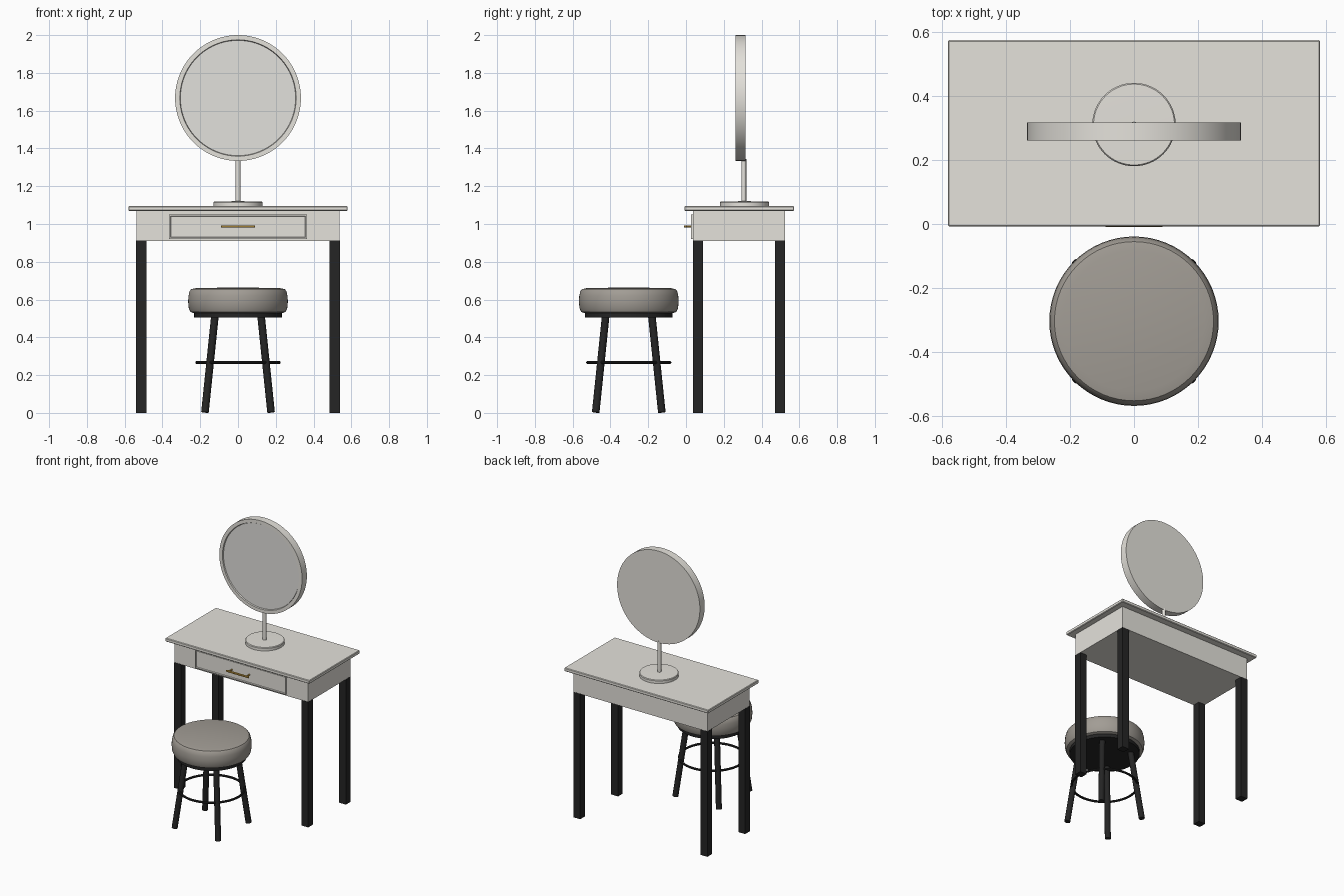
import bpy, bmesh, math
from mathutils import Vector

cube = bpy.data.objects.get("Cube")
if cube:
    bpy.data.objects.remove(cube, do_unlink=True)


def material(name, rgb, metallic=0.0):
    m = bpy.data.materials.new(name)
    m.use_nodes = True
    m.diffuse_color = (*rgb, 1)
    bsdf = next(n for n in m.node_tree.nodes if n.type == 'BSDF_PRINCIPLED')
    bsdf.inputs["Base Color"].default_value = (*rgb, 1)
    return m


WHITE = material("warm white", (0.78, 0.76, 0.71))
GLASS = material("mirror grey", (0.76, 0.75, 0.72))
BLACK = material("black", (0.018, 0.018, 0.018))
FABRIC = material("taupe fabric", (0.36, 0.335, 0.30))
GOLD = material("brass", (0.60, 0.36, 0.06))


def finish(name, bm, mat, smooth=False):
    bmesh.ops.recalc_face_normals(bm, faces=bm.faces)
    mesh = bpy.data.meshes.new(name)
    bm.to_mesh(mesh)
    bm.free()
    mesh.materials.append(mat)
    obj = bpy.data.objects.new(name, mesh)
    bpy.context.collection.objects.link(obj)
    if smooth:
        bpy.ops.object.select_all(action='DESELECT')
        obj.select_set(True)
        bpy.context.view_layer.objects.active = obj
        bpy.ops.object.shade_smooth_by_angle(angle=math.radians(35))
    return obj


def box(name, x, y, z, mat, bevel=0):
    """Box from (min, max) ranges on each axis."""
    bm = bmesh.new()
    bmesh.ops.create_cube(bm, size=1)
    for v in bm.verts:
        v.co = [r[0] if c < 0 else r[1] for c, r in zip(v.co, (x, y, z))]
    if bevel:
        bmesh.ops.bevel(bm, geom=bm.edges[:], offset=bevel, segments=1, affect='EDGES')
    return finish(name, bm, mat)


def rod(name, a, b, radius, mat, sides=16):
    """Cylinder between two points."""
    a, b = Vector(a), Vector(b)
    bm = bmesh.new()
    bmesh.ops.create_cone(bm, cap_ends=True, segments=sides, radius1=radius,
                          radius2=radius, depth=(b - a).length)
    obj = finish(name, bm, mat, True)
    obj.location = (a + b) / 2
    obj.rotation_euler = (b - a).to_track_quat('Z', 'Y').to_euler()
    return obj


def lathe(name, profile, mat, location, steps=64, closed=False):
    """Spin a (radius, height) profile around z."""
    bm = bmesh.new()
    verts = [bm.verts.new((r, 0, z)) for r, z in profile]
    for p, q in zip(verts, verts[1:] + verts[:1] if closed else verts[1:]):
        bm.edges.new((p, q))
    bmesh.ops.spin(bm, geom=bm.verts[:] + bm.edges[:], axis=(0, 0, 1), cent=(0, 0, 0),
                   angle=math.tau, steps=steps)
    bmesh.ops.remove_doubles(bm, verts=bm.verts, dist=0.0001)
    obj = finish(name, bm, mat, True)
    obj.location = location
    return obj


# Table
box("table_top", (-0.58, 0.58), (-0.008, 0.573), (1.07, 1.095), WHITE, 0.004)
box("table_apron", (-0.538, 0.538), (0.038, 0.523), (0.91, 1.07), WHITE)
for side, sx in (("right", -1), ("left", 1)):
    for end, y in (("front", (0.036, 0.09)), ("back", (0.47, 0.524))):
        box(f"table_{end}_{side}_leg", sorted((sx * 0.484, sx * 0.539)), y, (0, 0.912), BLACK)

# Drawer front: raised panel with a shallow recessed field
bm = bmesh.new()
bmesh.ops.create_cube(bm, size=1)
for v in bm.verts:
    v.co = (v.co.x * 0.73, 0.034 + v.co.y * 0.016, 0.985 + v.co.z * 0.128)
front = [f for f in bm.faces if f.normal.y < -0.9]
bmesh.ops.inset_region(bm, faces=front, thickness=0.009)
bmesh.ops.inset_region(bm, faces=front, thickness=0.004, depth=-0.006)
finish("drawer_front", bm, WHITE)

# Drawer pull
box("drawer_pull", (-0.09, 0.09), (-0.01, 0.002), (0.981, 0.993), GOLD, 0.002)
for side, x in (("right", -0.07), ("left", 0.07)):
    rod(f"drawer_pull_{side}_post", (x, 0.034, 0.987), (x, -0.004, 0.987), 0.005, GOLD, 12)

# Mirror on its stand
lathe("mirror_base", [(0, 0), (0.13, 0), (0.13, 0.019), (0.126, 0.024), (0, 0.026)],
      WHITE, (0, 0.31, 1.095))
rod("mirror_stem", (0, 0.306, 1.11), (0, 0.306, 1.345), 0.013, WHITE)
frame = lathe("mirror_frame", [(0, 0), (0.333, 0), (0.333, 0.055), (0.308, 0.055),
                               (0.305, 0.042), (0, 0.042)], WHITE, (0, 0.316, 1.667), 96)
frame.rotation_euler.x = math.pi / 2
rod("mirror_glass", (0, 0.276, 1.667), (0, 0.268, 1.667), 0.304, GLASS, 96)

# Stool
SY = -0.303
lathe("stool_cushion", [(0, 0.528), (0.235, 0.528), (0.252, 0.535), (0.261, 0.555),
                        (0.264, 0.59), (0.262, 0.62), (0.256, 0.645), (0.248, 0.655),
                        (0.22, 0.661), (0, 0.664)], FABRIC, (0, SY, 0))
lathe("stool_seat_plate", [(0, 0.504), (0.232, 0.504), (0.232, 0.53), (0, 0.53)],
      BLACK, (0, SY, 0))
for side, sx in (("right", -1), ("left", 1)):
    for end, sy in (("front", -1), ("back", 1)):
        rod(f"stool_{end}_{side}_leg", (sx * 0.175, SY + sy * 0.175, 0.003),
            (sx * 0.122, SY + sy * 0.122, 0.515), 0.02, BLACK)
ring = [(0.218 + 0.008 * math.cos(i * math.tau / 10), 0.008 * math.sin(i * math.tau / 10))
        for i in range(10)]
lathe("stool_foot_ring", ring, BLACK, (0, SY, 0.267), 48, closed=True)
